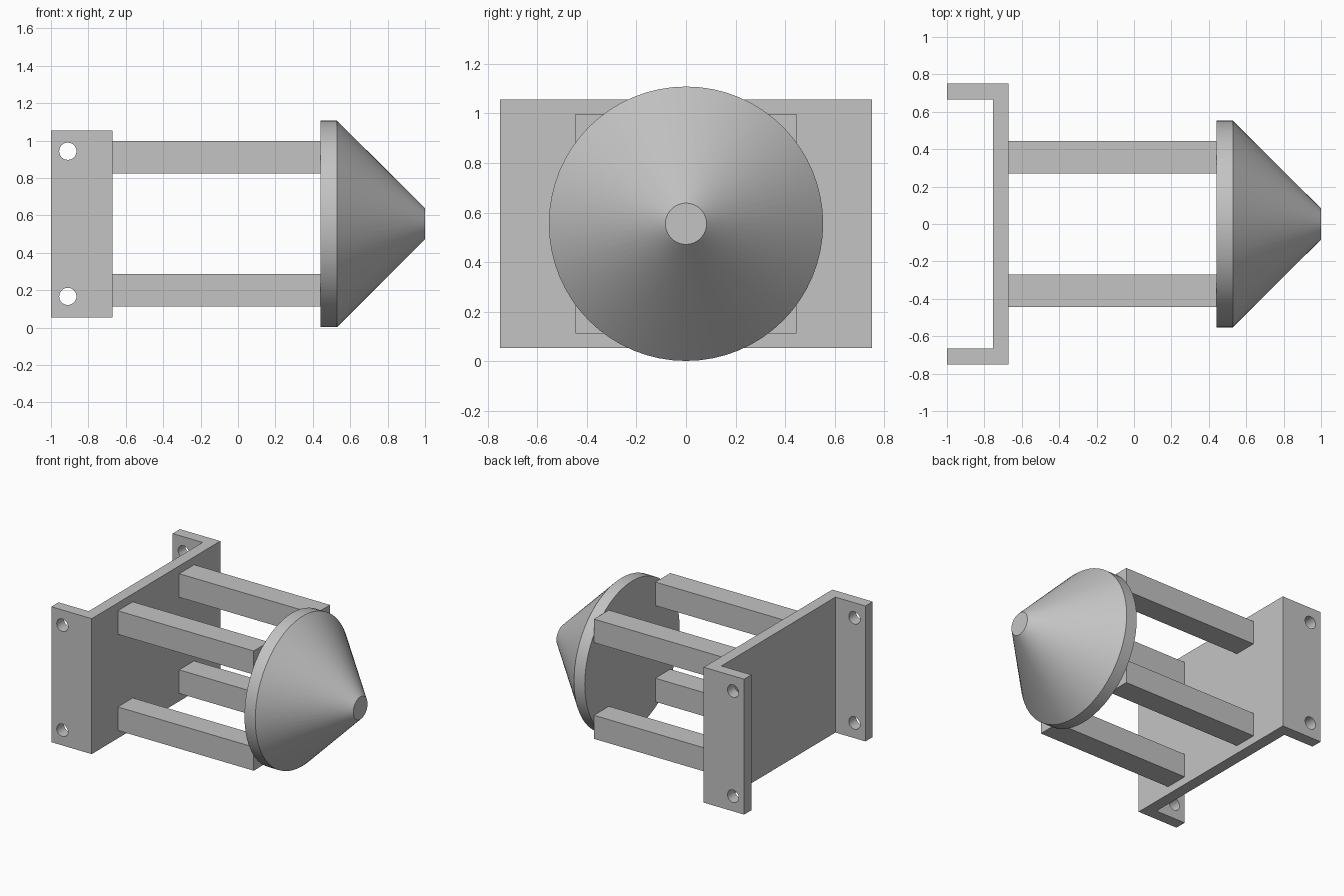
import bpy, bmesh, math
from mathutils import Matrix, Vector

cube = bpy.data.objects.get("Cube")
if cube:
    bpy.data.objects.remove(cube, do_unlink=True)

grey = bpy.data.materials.new("plain grey")
grey.use_nodes = True
COLOUR = (0.55, 0.55, 0.55, 1)
grey.diffuse_color = COLOUR
grey.node_tree.nodes["Principled BSDF"].inputs["Base Color"].default_value = COLOUR

MID_Z = 0.555


def finish(bm, name):
    bmesh.ops.recalc_face_normals(bm, faces=bm.faces)
    mesh = bpy.data.meshes.new(name)
    bm.to_mesh(mesh)
    bm.free()
    mesh.materials.append(grey)
    obj = bpy.data.objects.new(name, mesh)
    bpy.context.collection.objects.link(obj)
    return obj


def smooth(obj):
    bpy.ops.object.select_all(action="DESELECT")
    obj.select_set(True)
    bpy.context.view_layer.objects.active = obj
    bpy.ops.object.shade_smooth_by_angle(angle=math.radians(30))


def box(name, low, high):
    low, high = Vector(low), Vector(high)
    bm = bmesh.new()
    matrix = Matrix.Translation((low + high) / 2) @ Matrix.Diagonal((high - low).to_4d())
    bmesh.ops.create_cube(bm, size=1, matrix=matrix)
    return finish(bm, name)


# C-shaped bracket: half profile mirrored, then extruded upward
half = [(-0.67, 0.75), (-1, 0.75), (-1, 0.665), (-0.755, 0.665)]
profile = half + [(x, -y) for x, y in reversed(half)]
bm = bmesh.new()
face = bm.faces.new([bm.verts.new((x, y, MID_Z - 0.5)) for x, y in profile])
raised = bmesh.ops.extrude_face_region(bm, geom=[face])["geom"]
bmesh.ops.translate(bm, vec=(0, 0, 1), verts=[v for v in raised if isinstance(v, bmesh.types.BMVert)])
bracket = finish(bm, "mounting_bracket")

# Bolt holes, one cutter passing through both flanges at each height
bm = bmesh.new()
for side in (-1, 1):
    matrix = Matrix.Translation((-0.91, 0, MID_Z + side * 0.388)) @ Matrix.Rotation(math.pi / 2, 4, "X")
    bmesh.ops.create_cone(bm, cap_ends=True, segments=32, radius1=0.046, radius2=0.046, depth=2, matrix=matrix)
cutter = finish(bm, "bolt_hole_cutter")
cutter.hide_render = True
cut = bracket.modifiers.new("bolt holes", "BOOLEAN")
cut.operation = "DIFFERENCE"
cut.solver = "EXACT"
cut.object = cutter
bpy.context.view_layer.objects.active = bracket
bpy.ops.object.modifier_apply(modifier=cut.name)
bpy.data.objects.remove(cutter, do_unlink=True)
smooth(bracket)

# Four square bars joining bracket and nose
for y, side in ((-0.358, "right"), (0.358, "left")):
    for z, level in ((-0.355, "lower"), (0.355, "upper")):
        box(f"{level}_{side}_bar", (-0.67, y - 0.087, MID_Z + z - 0.087),
            (0.44, y + 0.087, MID_Z + z + 0.087))

# Rimmed cone with a blunt tip, turned about the x axis
outline = [(0.44, 0), (0.44, 0.553), (0.528, 0.553), (1, 0.083), (1, 0)]
bm = bmesh.new()
verts = [bm.verts.new((x, 0, MID_Z + r)) for x, r in outline]
edges = [bm.edges.new(pair) for pair in zip(verts, verts[1:])]
bmesh.ops.spin(bm, geom=verts + edges, cent=(0, 0, MID_Z), axis=(1, 0, 0),
               angle=math.tau, steps=64, use_duplicate=False)
bmesh.ops.remove_doubles(bm, verts=bm.verts, dist=0.0005)
smooth(finish(bm, "cone_nose"))
